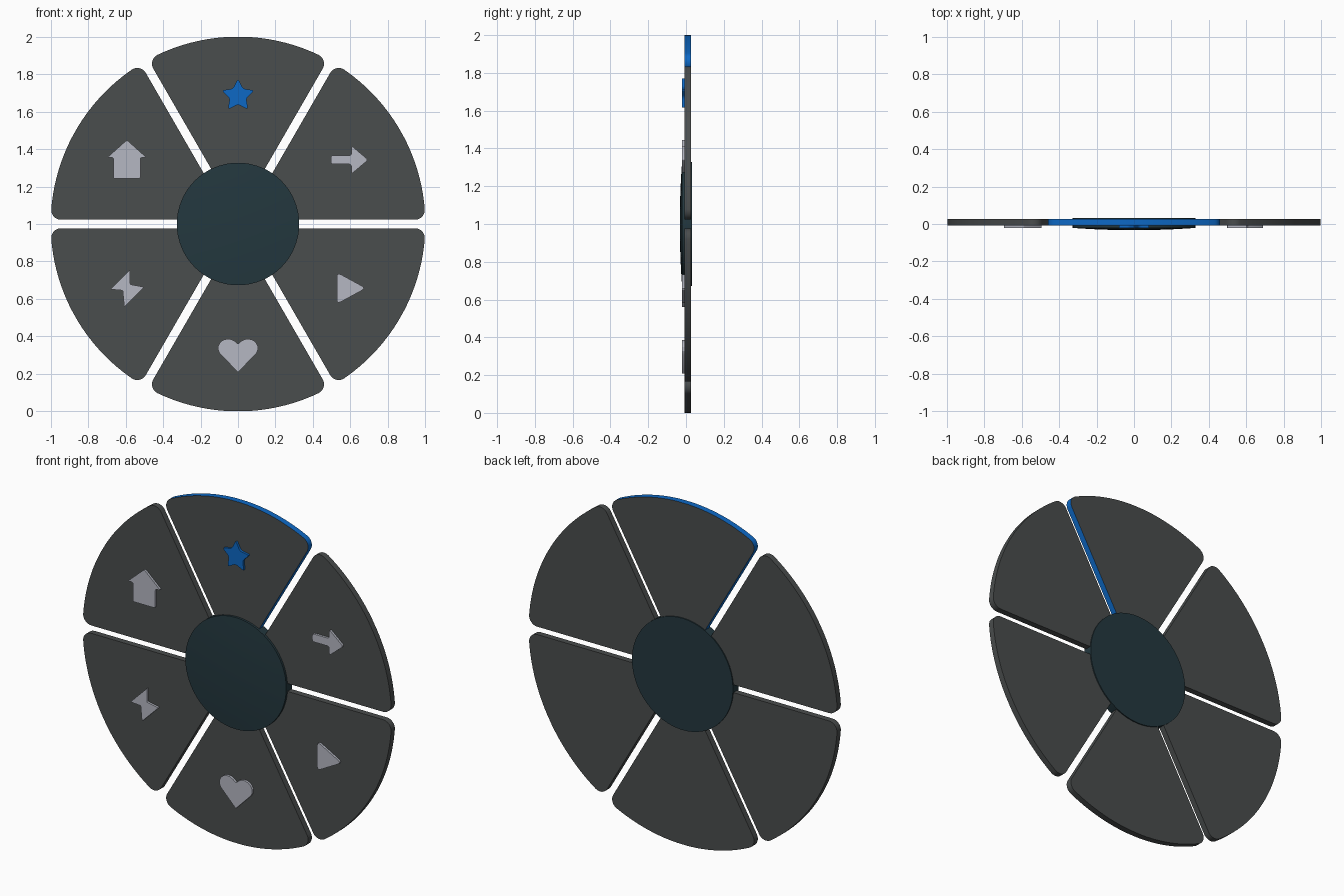
import bpy, bmesh
from math import cos, sin, pi, radians, sqrt, atan2
from mathutils import Vector

default = bpy.data.objects.get("Cube")
if default:
    bpy.data.objects.remove(default)


def material(name, r, g, b):
    m = bpy.data.materials.new(name)
    m.use_nodes = True
    m.diffuse_color = (r, g, b, 1)
    bsdf = m.node_tree.nodes["Principled BSDF"]
    bsdf.inputs["Base Color"].default_value = (r, g, b, 1)
    bsdf.inputs["Roughness"].default_value = 0.6
    return m


GREY = material("charcoal grey", 0.068, 0.074, 0.074)
TEAL = material("dark teal", 0.017, 0.039, 0.049)
BLUE = material("bright blue", 0.004, 0.14, 0.56)
SILVER = material("light silver", 0.46, 0.475, 0.54)

CENTRE = Vector((0, 0, 1))
FRONT, BACK = -0.008, 0.027     # depth of the wedges
ICON_FRONT = -0.021
HUB_RADIUS = 0.327
ICON_RADIUS = 0.685


def finish(bm, name, mats):
    bmesh.ops.recalc_face_normals(bm, faces=bm.faces)
    mesh = bpy.data.meshes.new(name)
    bm.to_mesh(mesh)
    bm.free()
    for m in mats:
        mesh.materials.append(m)
    ob = bpy.data.objects.new(name, mesh)
    ob.location = CENTRE
    bpy.context.collection.objects.link(ob)
    bpy.ops.object.select_all(action="DESELECT")
    ob.select_set(True)
    bpy.context.view_layer.objects.active = ob
    bpy.ops.object.shade_smooth_by_angle(angle=radians(25))
    return ob


def prism(name, outline, y0, y1, mats):
    """Extrude an x-z outline in depth; the rim takes the last material."""
    bm = bmesh.new()
    face = bm.faces.new([bm.verts.new((x, y0, z)) for x, z in outline])
    out = bmesh.ops.extrude_face_region(bm, geom=[face], use_keep_orig=True)
    moved = [v for v in out["geom"] if isinstance(v, bmesh.types.BMVert)]
    bmesh.ops.translate(bm, verts=moved, vec=(0, y1 - y0, 0))
    bm.normal_update()
    for f in bm.faces:
        if abs(f.normal.y) < 0.5:
            f.material_index = len(mats) - 1
    return finish(bm, name, mats)


def rounded(points, cut, steps=4):
    """Round every corner of a polygon, starting `cut` away from it."""
    result = []
    pts = [Vector(p) for p in points]
    for i, p in enumerate(pts):
        a, b = pts[i - 1] - p, pts[(i + 1) % len(pts)] - p
        a = p + a.normalized() * min(cut, a.length * 0.45)
        b = p + b.normalized() * min(cut, b.length * 0.45)
        for k in range(steps + 1):
            t = k / steps
            result.append(a * (1 - t) ** 2 + p * 2 * t * (1 - t) + b * t * t)
    return result


def mirrored(half):
    return half + [(-x, z) for x, z in reversed(half)]


def wedge_outline(gap=0.023, fillet=0.052, inner=0.29):
    """Right half of a wedge pointing up, mirrored to the left."""
    along = Vector((cos(pi / 3), sin(pi / 3)))
    inward = Vector((-along.y, along.x))
    c = along * sqrt((1 - fillet) ** 2 - (gap + fillet) ** 2) + inward * (gap + fillet)
    end = atan2(c.y, c.x)
    start = -pi / 6
    half = [tuple(along * sqrt(inner ** 2 - gap ** 2) + inward * gap)]
    for k in range(9):
        t = start + (end - start) * k / 8
        half.append((c.x + fillet * cos(t), c.y + fillet * sin(t)))
    for k in range(1, 14):
        t = end + (pi / 2 - end) * k / 14
        half.append((cos(t), sin(t)))
    return mirrored(half)


# Six wedges around the ring
WEDGES = ["top", "upper_left", "lower_left", "bottom", "lower_right", "upper_right"]
base = wedge_outline()
for i, label in enumerate(WEDGES):
    a = -i * pi / 3
    turned = [(x * cos(a) - z * sin(a), x * sin(a) + z * cos(a)) for x, z in base]
    prism(label + "_wedge", turned, FRONT, BACK, [GREY, BLUE] if i == 0 else [GREY])

# Round hub with a shallow domed front
bm = bmesh.new()
dome = [(HUB_RADIUS * k / 6, -0.033 + 0.012 * (k / 6) ** 2) for k in range(7)]
profile = dome + [(HUB_RADIUS, 0.033), (0, 0.033)]
verts = [bm.verts.new((r, y, 0)) for r, y in profile]
edges = [bm.edges.new(pair) for pair in zip(verts, verts[1:])]
bmesh.ops.spin(bm, geom=verts + edges, cent=(0, 0, 0), axis=(0, 1, 0),
               angle=2 * pi, steps=64)
bmesh.ops.remove_doubles(bm, verts=bm.verts, dist=0.0001)
finish(bm, "hub", [TEAL])

# Icon outlines, each around its own middle
star = []
for k in range(10):
    r = 0.046 if k % 2 else 0.092
    star.append((r * sin(k * pi / 5), r * cos(k * pi / 5)))
arrow = [(-0.098, -0.023), (0.012, -0.023), (0.012, -0.076), (0.102, 0),
         (0.012, 0.076), (0.012, 0.023), (-0.098, 0.023)]
house = mirrored([(0.072, -0.1), (0.072, 0.012), (0.105, 0.012), (0, 0.106)])
house = house[:3] + [(0, 0.106)] + house[5:]
bolt = [(0.018, 0.1), (-0.088, -0.006), (-0.022, -0.012), (-0.014, -0.1),
        (0.092, 0.006), (0.018, 0.02)]
play = [(-0.066, -0.085), (0.09, 0), (-0.066, 0.085)]
lobe = [(0.053 + 0.054 * cos(t), 0.022 + 0.05 * sin(t))
        for t in [radians(-35 + 24 * k) for k in range(8)]]
heart = mirrored([(0, -0.106)] + lobe + [(0, 0.045)])
heart = [p for i, p in enumerate(heart) if p not in heart[:i]]

ICONS = [("star_icon", rounded(star, 0.016), 90, BLUE),
         ("arrow_icon", rounded(arrow, 0.014), 30, SILVER),
         ("play_icon", rounded(play, 0.026), -30, SILVER),
         ("heart_icon", heart, -90, SILVER),
         ("bolt_icon", rounded(bolt, 0.005), 210, SILVER),
         ("house_icon", rounded(house, 0.01), 150, SILVER)]
for name, outline, angle, mat in ICONS:
    cx, cz = ICON_RADIUS * cos(radians(angle)), ICON_RADIUS * sin(radians(angle))
    prism(name, [(x + cx, z + cz) for x, z in outline], ICON_FRONT, FRONT + 0.002, [mat])
